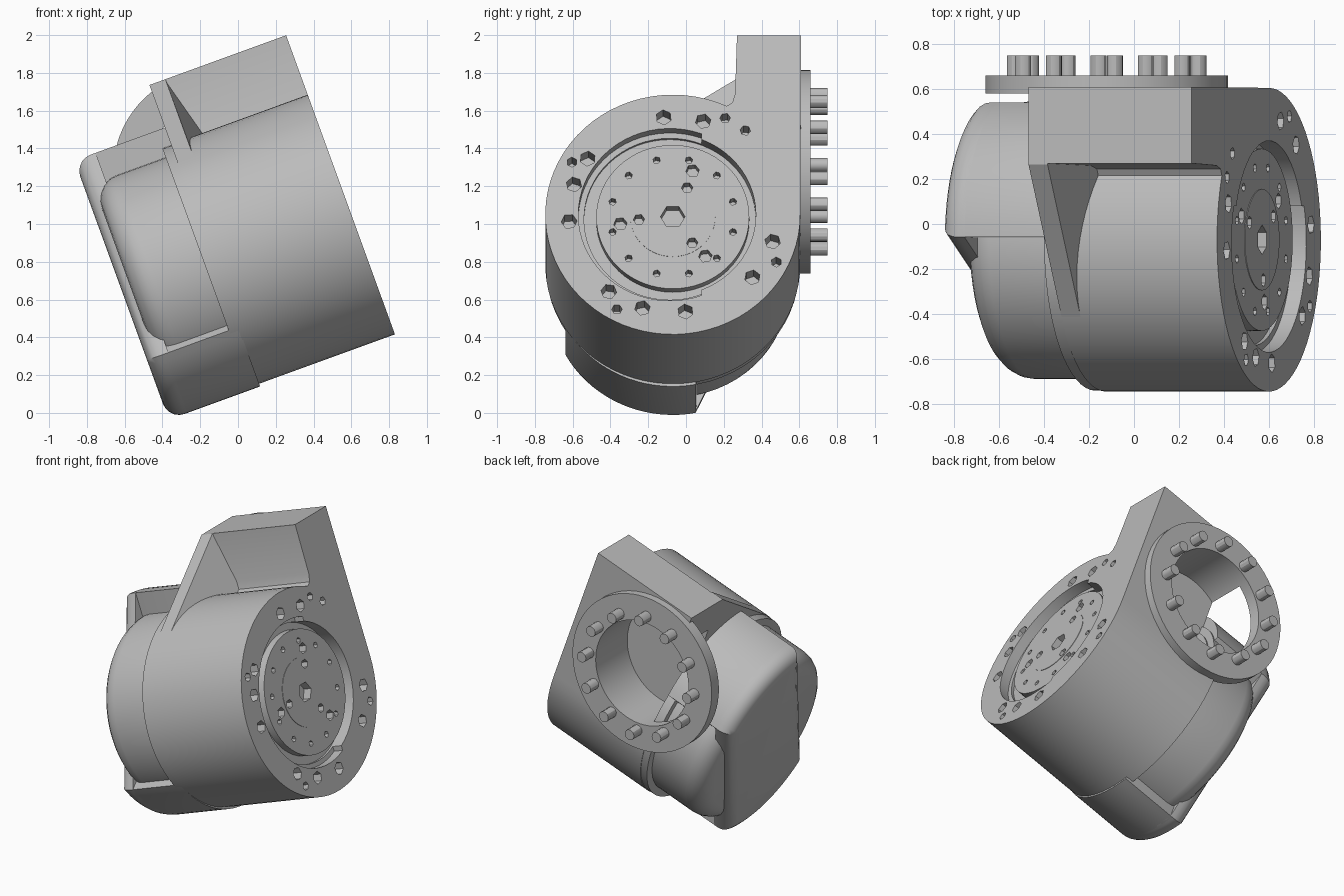
import bpy, bmesh
from math import sin, cos, pi, radians
from mathutils import Matrix, Vector

if "Cube" in bpy.data.objects:
    bpy.data.objects.remove(bpy.data.objects["Cube"])

# Local frame: x runs along the tilted joint axis, z is across it
FRAME = Matrix.Translation((0.6, 0, 1.05)) @ Matrix.Rotation(radians(-20), 4, 'Y')
YC, R = -0.07, 0.675

grey = bpy.data.materials.new("machined_grey")
grey.use_nodes = True
grey.diffuse_color = (0.5, 0.5, 0.5, 1)
grey.node_tree.nodes["Principled BSDF"].inputs["Base Color"].default_value = (0.5, 0.5, 0.5, 1)


def arc(cy, cz, r, a0, a1, n):
    return [(cy + r * cos(radians(a0 + (a1 - a0) * i / n)),
             cz + r * sin(radians(a0 + (a1 - a0) * i / n))) for i in range(n + 1)]


def disc(cy, cz, r, n=64, turn=0):
    return arc(cy, cz, r, turn, turn + 360, n)[:-1]


def add_prism(bm, pts, a, b, axis='X'):
    """Extrude a profile along the joint axis or along y."""
    def place(p, t):
        return (t, p[0], p[1]) if axis == 'X' else (p[0], t, p[1])
    low = [bm.verts.new(place(p, a)) for p in pts]
    high = [bm.verts.new(place(p, b)) for p in pts]
    bm.faces.new(low)
    bm.faces.new(high)
    for i in range(len(pts)):
        j = (i + 1) % len(pts)
        bm.faces.new((low[i], low[j], high[j], high[i]))


def finish(name, bm):
    bmesh.ops.recalc_face_normals(bm, faces=bm.faces[:])
    me = bpy.data.meshes.new(name)
    bm.to_mesh(me)
    bm.free()
    me.materials.append(grey)
    ob = bpy.data.objects.new(name, me)
    bpy.context.collection.objects.link(ob)
    ob.matrix_world = FRAME
    return ob


def prism(name, pts, a, b, axis='X', round_rear=0):
    bm = bmesh.new()
    add_prism(bm, pts, a, b, axis)
    if round_rear:
        bmesh.ops.recalc_face_normals(bm, faces=bm.faces[:])
        rim = [e for e in bm.edges if all(abs(v.co.x - a) < 1e-5 for v in e.verts)]
        bmesh.ops.bevel(bm, geom=rim, offset=round_rear, segments=5, profile=0.5, affect='EDGES')
    return finish(name, bm)


def select_only(ob):
    bpy.ops.object.select_all(action='DESELECT')
    ob.select_set(True)
    bpy.context.view_layer.objects.active = ob


def cut(ob, cutter):
    cutter.hide_render = True
    bpy.context.view_layer.update()
    select_only(ob)
    mod = ob.modifiers.new("cut", 'BOOLEAN')
    mod.operation, mod.object, mod.solver = 'DIFFERENCE', cutter, 'EXACT'
    bpy.ops.object.modifier_apply(modifier=mod.name)
    bpy.data.objects.remove(cutter)


def holes(ob, spec, depth_from, depth_to):
    """Blind six-sided holes given as (angle, distance, radius)."""
    bm = bmesh.new()
    for ang, d, r in spec:
        add_prism(bm, disc(YC + d * cos(radians(ang)), d * sin(radians(ang)), r, 6, ang),
                  depth_from, depth_to)
    cut(ob, finish("hole_cutter", bm))


# Main housing: round barrel with a tangent block rising at the back
profile = arc(YC, 0, R, 65, 360, 60) + [(0.61, 1.01), (0.27, 1.01), (0.26, 0.68), (0.245, 0.63)]
housing = prism("main_housing", profile, -0.77, 0)
collar = prism("rear_collar", disc(YC, 0, R - 0.004), -0.82, -0.76)

# Stepped face recess
cut(housing, prism("recess_cutter", disc(YC - 0.015, 0, 0.455), -0.09, 0.1))
cut(housing, prism("half_recess_cutter", arc(YC - 0.015, 0, 0.485, 70, 290, 40), -0.07, 0.1))

# Clearance pocket behind the mounting flange
FA, FV = -0.60, 0.46
cut(housing, prism("pocket_cutter", disc(FA, FV, 0.36), 0.31, 0.8, 'Y'))

# Bolt holes around the face
large = [95, 73, 145, 162, 184, 232, 253, 277, 344, 320]
small = [63, 51, 151, 241, 334]
holes(housing, [(t, 0.55, 0.042) for t in large] + [(t, 0.61, 0.028) for t in small], -0.1, 0.1)

# Output disc with hex socket and bolt circles
output = prism("output_disc", disc(YC, 0, 0.405), -0.2, -0.035)
holes(output, [(0, 0, 0.065)]
      + [(15 + 30 * i, 0.33, 0.02) for i in range(12)]
      + [(68 + 120 * i, 0.28, 0.036) for i in range(3)]
      + [(65 + 120 * i, 0.18, 0.03) for i in range(3)], -0.11, 0.1)
bm = bmesh.new()
add_prism(bm, disc(YC, 0, 0.226), -0.1, 0.1)
add_prism(bm, disc(YC, 0, 0.221), -0.11, 0.11)
for ob_name in ("hub",):
    bm.free()
hub = prism("hub_rim", disc(YC, 0, 0.225), -0.1, -0.032)
holes(hub, [(0, 0, 0.065)] + [(65 + 120 * i, 0.18, 0.03) for i in range(3)], -0.2, 0.1)

# Gusset sloping from the block down onto the barrel
bm = bmesh.new()
add_prism(bm, [(0.3, 1.01), (0.265, 1.01), (-0.43, 0.57), (0.3, 0.5)], -0.77, -0.68)
for v in bm.verts:
    if v.co.x > -0.7 and v.co.z < 0.55:
        v.co.x += 0.14
finish("gusset", bm)

# Motor barrel with rounded rear edge
prism("motor_barrel", disc(YC, 0, 0.62), -1.23, -0.75, round_rear=0.13)

# Motor cover: upper and lower shells joined by a slanted rear plate
lower = arc(YC, -0.04, 0.65, 209, 281, 18)
upper = arc(YC, 0.12, 0.65, 20, 89, 18)
prism("lower_cover", lower + [(0.06, -0.3), (-0.4, -0.2)], -1.275, -0.765, round_rear=0.1)
prism("upper_cover", upper + [(-0.06, 0.3), (0.3, 0.15)], -1.275, -0.77, round_rear=0.1)
prism("rear_plate", lower + upper, -1.28, -1.16, round_rear=0.09)

# Mounting flange ring
flange = prism("mounting_flange", disc(FA, FV, 0.54), 0.58, 0.66, 'Y')
cut(flange, prism("flange_cutter", disc(FA, FV, 0.36), 0.4, 0.8, 'Y'))

# Studs around the flange
bm = bmesh.new()
for i in range(12):
    t = radians(30 * i - 15)
    add_prism(bm, disc(FA + 0.41 * cos(t), FV + 0.41 * sin(t), 0.036, 12), 0.64, 0.75, 'Y')
finish("flange_studs", bm)

for ob in [o for o in bpy.context.scene.objects if o.type == 'MESH' and grey.name in o.data.materials]:
    select_only(ob)
    bpy.ops.object.shade_smooth_by_angle(angle=radians(30))
